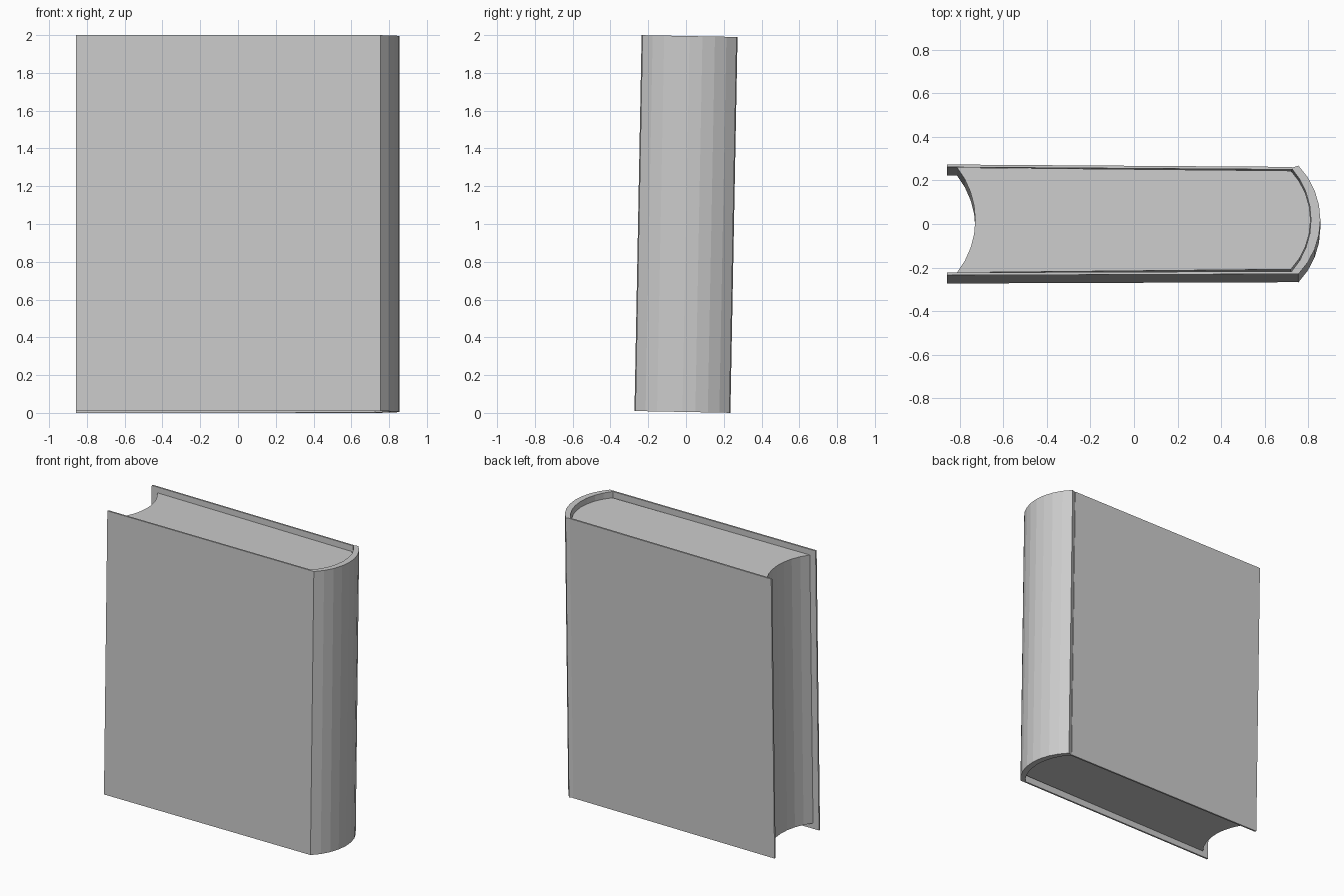
import bpy, bmesh, math
from mathutils import Matrix

if "Cube" in bpy.data.objects:
    bpy.data.objects.remove(bpy.data.objects["Cube"])

TILT = Matrix.Translation((0, 0, 1)) @ Matrix.Rotation(-0.019, 4, 'X')
H = 0.995      # half height of the binding
PH = 0.955     # half height of the pages


def arc(x_end, x_mid, half, n=8):
    """Circular arc from (x_end, -half) through (x_mid, 0) to (x_end, half)."""
    s = x_mid - x_end
    r = (half * half + s * s) / (2 * abs(s))
    sign = 1 if s > 0 else -1
    a = math.asin(half / r)
    return [(x_mid - sign * r * (1 - math.cos(t)), r * math.sin(t))
            for t in (a * (2 * i / n - 1) for i in range(n + 1))]


def extrude(name, profile, h):
    """Upright prism from a plan outline, leaned back with the whole book."""
    bm = bmesh.new()
    base = bm.faces.new([bm.verts.new((x, y, -h)) for x, y in profile])
    top = bmesh.ops.extrude_face_region(bm, geom=[base])['geom']
    bmesh.ops.translate(bm, vec=(0, 0, 2 * h),
                        verts=[v for v in top if isinstance(v, bmesh.types.BMVert)])
    bmesh.ops.recalc_face_normals(bm, faces=bm.faces)
    bm.transform(TILT)
    me = bpy.data.meshes.new(name)
    bm.to_mesh(me)
    bm.free()
    ob = bpy.data.objects.new(name, me)
    bpy.context.collection.objects.link(ob)
    return ob


# Covers, opening slightly towards the fore edge
extrude("front_cover", [(-0.857, -0.254), (0.754, -0.248), (0.725, -0.236), (-0.857, -0.242)], H)
extrude("back_cover", [(-0.857, 0.254), (0.725, 0.243), (0.725, 0.231), (-0.857, 0.242)], H)

# Rounded spine shell
extrude("spine", arc(0.754, 0.855, 0.249) + arc(0.722, 0.812, 0.238)[::-1], H)

# Page block: rounded at the spine, hollow at the fore edge
extrude("pages", arc(0.72, 0.81, 0.226) + arc(-0.812, -0.728, 0.241)[::-1], PH)
